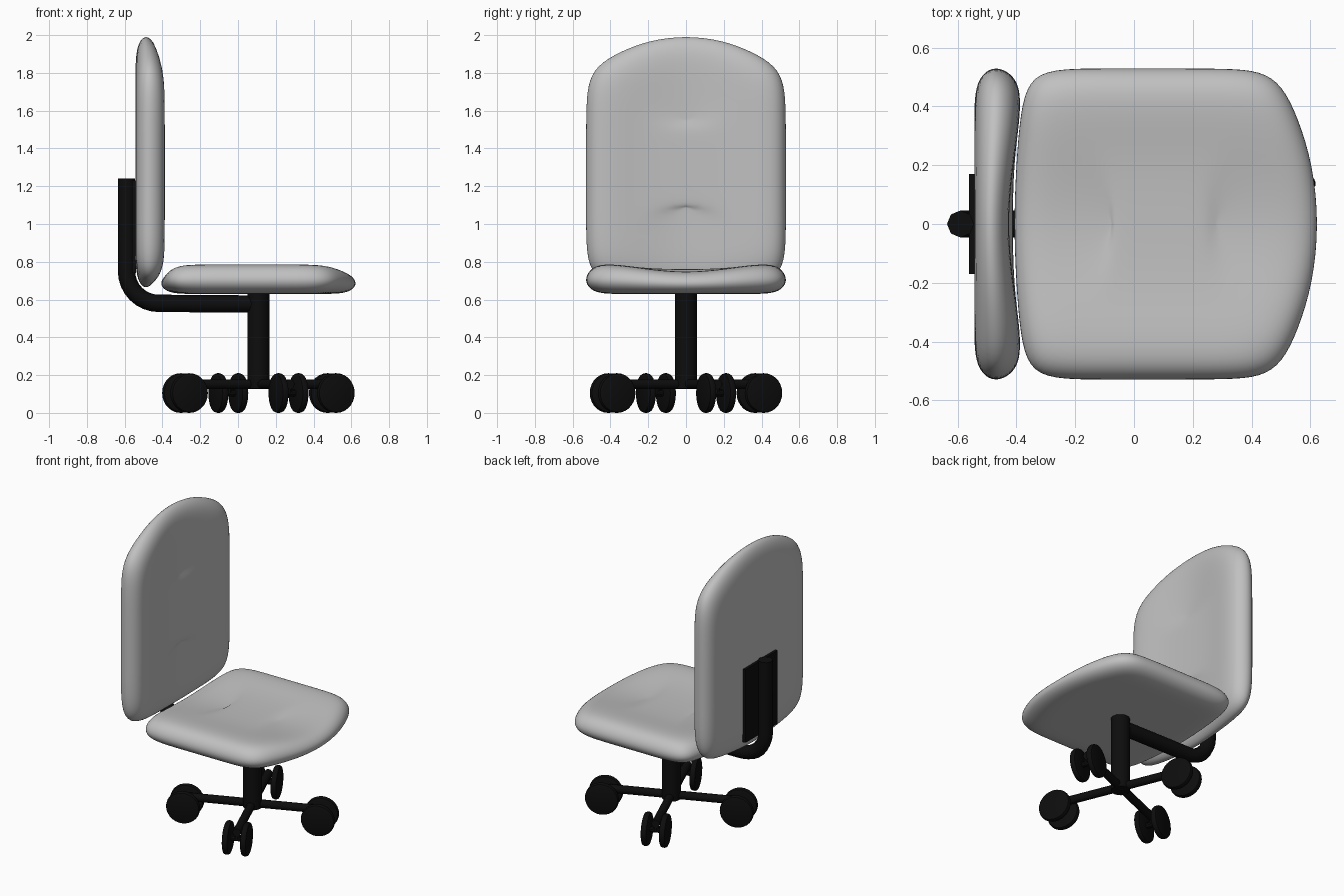
import bpy
import bmesh
import math
from mathutils import Vector, Matrix

if "Cube" in bpy.data.objects:
    bpy.data.objects.remove(bpy.data.objects["Cube"], do_unlink=True)


def make_material(name, value):
    mat = bpy.data.materials.new(name)
    mat.use_nodes = True
    colour = (value, value, value, 1)
    mat.diffuse_color = colour
    mat.node_tree.nodes["Principled BSDF"].inputs["Base Color"].default_value = colour
    return mat


GREY = make_material("grey fabric", 0.53)
BLACK = make_material("black plastic", 0.004)


def finish(name, bm, mat, angle=35):
    bmesh.ops.recalc_face_normals(bm, faces=bm.faces)
    mesh = bpy.data.meshes.new(name)
    bm.to_mesh(mesh)
    bm.free()
    obj = bpy.data.objects.new(name, mesh)
    bpy.context.collection.objects.link(obj)
    mesh.materials.append(mat)
    bpy.ops.object.select_all(action="DESELECT")
    obj.select_set(True)
    bpy.context.view_layer.objects.active = obj
    bpy.ops.object.shade_smooth_by_angle(angle=math.radians(angle))
    return obj


# Cushions: rings of one shared outline, dished across the upper side
HALF_OUTLINE = [(-.41, 0), (-.402, .2), (-.388, .38), (-.36, .49), (-.28, .53),
                (-.1, .53), (.12, .53), (.32, .53), (.43, .522), (.505, .475),
                (.56, .36), (.61, .2), (.63, 0)]
OUTLINE = HALF_OUTLINE + [(u, -v) for u, v in HALF_OUTLINE[-2:0:-1]]
RINGS = [(.35, 0), (.2, 0), (.08, 0), (.02, .15), (-.008, .45),
         (.02, .82), (.08, 1), (.2, 1), (.35, 1)]
THICKNESS = .16
MIDDLE = .1


def cushion(name, place):
    bm = bmesh.new()

    def point(u, v, level):
        dip = .045 * (1 + math.cos(math.pi * min(abs(v) / .46, 1))) / 2
        return bm.verts.new(place(u, v, level * (THICKNESS - dip)))

    rings = []
    for inset, level in RINGS:
        s = 1 - inset / .53
        rings.append([point(MIDDLE + (u - MIDDLE) * s, v * s, level) for u, v in OUTLINE])
    n = len(OUTLINE)
    for low, high in zip(rings, rings[1:]):
        for i in range(n):
            j = (i + 1) % n
            bm.faces.new((low[i], low[j], high[j], high[i]))
    # Close both sides with strips running across the width
    for ring in (rings[0], rings[-1]):
        half = n // 2
        for i in range(half):
            a, b = ring[i], ring[i + 1]
            c, d = ring[(n - i - 1) % n], ring[(n - i) % n]
            corners = list(dict.fromkeys((a, b, c, d)))
            bm.faces.new(corners)
    obj = finish(name, bm, GREY, 180)
    sub = obj.modifiers.new("soft", "SUBSURF")
    sub.levels = sub.render_levels = 2
    return obj


cushion("seat", lambda u, v, w: (u, v, .63 + w))
cushion("backrest", lambda u, v, w: (w - .543, v, .66 + (u + .41) * 1.288))


# Straight rods and discs between two points
def rod(name, start, end, radius, sides=16, bevel=0):
    start, end = Vector(start), Vector(end)
    axis = end - start
    turn = axis.to_track_quat("Z", "Y").to_matrix().to_4x4()
    bm = bmesh.new()
    bmesh.ops.create_cone(bm, cap_ends=True, segments=sides, radius1=radius,
                          radius2=radius, depth=axis.length,
                          matrix=Matrix.Translation((start + end) / 2) @ turn)
    if bevel:
        rims = [e for e in bm.edges if any(len(f.verts) > 4 for f in e.link_faces)]
        bmesh.ops.bevel(bm, geom=rims, offset=bevel, segments=2, profile=.5,
                        affect="EDGES")
    return finish(name, bm, BLACK)


# Support post under the seat
HUB = Vector((.108, 0, .152))
rod("post", (HUB.x, 0, .128), (HUB.x, 0, .64), .058)

# Four arms, each ending in a twin caster
for k in range(4):
    angle = math.radians(22.3 + 90 * k)
    along = Vector((math.cos(angle), math.sin(angle), 0))
    across = Vector((-along.y, along.x, 0))
    tip = HUB + along * .42
    axle = Vector((tip.x, tip.y, .105))
    rod(f"arm_{k + 1}", HUB, tip + along * .02, .026, 12)
    rod(f"caster_stem_{k + 1}", axle, tip, .02, 10)
    rod(f"caster_axle_{k + 1}", axle - across * .06, axle + across * .06, .018, 10)
    for side, label in ((-1, "a"), (1, "b")):
        centre = axle + across * .057 * side
        rod(f"wheel_{k + 1}{label}", centre - across * .02, centre + across * .02,
            .105, 28, .014)

# Bent tube from the post up behind the backrest
BEND = .17
TUBE_X, TUBE_Z = -.59, .58
path = [(HUB.x, TUBE_Z - .004)]
for i in range(9):
    a = math.pi / 2 * i / 8
    path.append((TUBE_X + BEND - BEND * math.sin(a), TUBE_Z + BEND - BEND * math.cos(a)))
path.append((TUBE_X, 1.24))
curve = bpy.data.curves.new("back_support_tube", "CURVE")
curve.dimensions = "3D"
curve.bevel_depth = .046
curve.bevel_resolution = 2
curve.use_fill_caps = True
spline = curve.splines.new("POLY")
spline.points.add(len(path) - 1)
for p, (x, z) in zip(spline.points, path):
    p.co = (x, 0, z, 1)
curve.materials.append(BLACK)
tube = bpy.data.objects.new("back_support_tube", curve)
bpy.context.collection.objects.link(tube)

# Mounting plate on the rear of the backrest
bm = bmesh.new()
bmesh.ops.create_cube(bm, size=1, matrix=Matrix.Translation((-.55, 0, .985))
                      @ Matrix.Diagonal((.022, .34, .49, 1)))
finish("back_plate", bm, BLACK)
